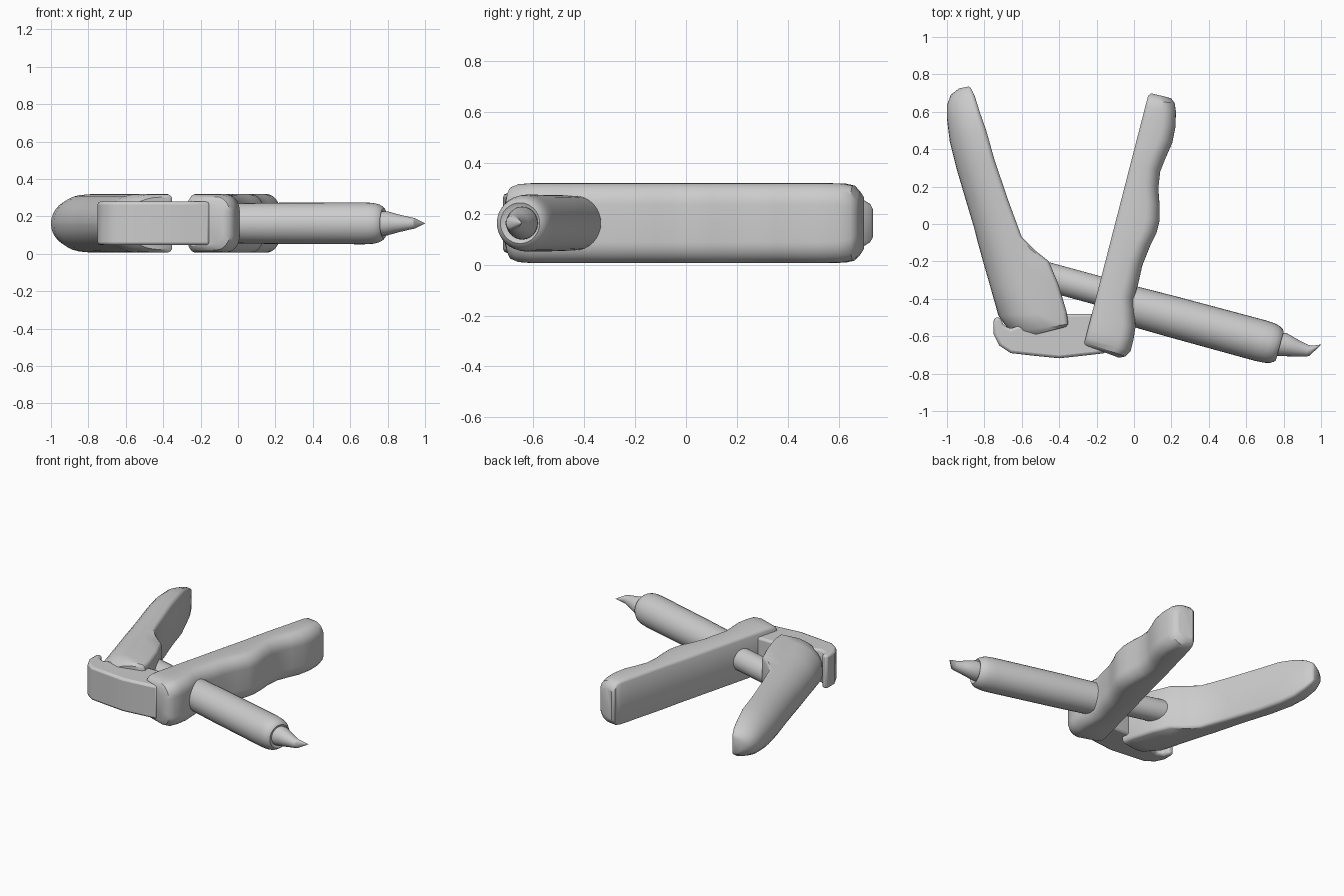
import bpy, bmesh
from math import sin, cos, pi, hypot
from mathutils import Vector

if "Cube" in bpy.data.objects:
    bpy.data.objects.remove(bpy.data.objects["Cube"])

ZC = 0.163  # mid-height shared by every part


def finish(name, bm, angle=35, bevel=0):
    bmesh.ops.recalc_face_normals(bm, faces=bm.faces)
    me = bpy.data.meshes.new(name)
    bm.to_mesh(me)
    bm.free()
    ob = bpy.data.objects.new(name, me)
    bpy.context.collection.objects.link(ob)
    bpy.ops.object.select_all(action='DESELECT')
    ob.select_set(True)
    bpy.context.view_layer.objects.active = ob
    bpy.ops.object.shade_smooth_by_angle(angle=angle * pi / 180)
    if bevel:
        m = ob.modifiers.new("edge", 'BEVEL')
        m.width, m.segments, m.limit_method = bevel, 2, 'ANGLE'
    return ob


def loft(name, rings, angle=35):
    bm = bmesh.new()
    vs = [[bm.verts.new(p) for p in ring] for ring in rings]
    n = len(vs[0])
    for a, b in zip(vs, vs[1:]):
        for i in range(n):
            j = (i + 1) % n
            bm.faces.new((a[i], a[j], b[j], b[i]))
    bm.faces.new(vs[0])
    bm.faces.new(vs[-1])
    return finish(name, bm, angle)


def grip_section(ix, iy, ox, oy, h, rx, rz):
    """Rounded section from a flat inner edge to a rounded outer edge."""
    w = hypot(ox - ix, oy - iy)
    d = Vector((ox - ix, oy - iy, 0)) / w
    rx, rz = min(rx, w * 0.85), min(rz, h * 0.98)
    b = min(0.02, w * 0.1)
    half = [(0, h - b), (b * 0.4, h - b * 0.35), (b, h)]
    half += [(w - rx + rx * sin(a), h - rz + rz * cos(a))
             for a in (i * pi / 16 for i in range(9))]
    pts = half + [(s, -z) for s, z in reversed(half)]
    o = Vector((ix, iy, ZC))
    return [o + d * s + Vector((0, 0, z)) for s, z in pts]


def tube(name, rings, n=32, angle=35):
    ax, side = Vector((0.965, -0.262, 0)), Vector((0.262, 0.965, 0))
    return loft(name, [[Vector((x, y, ZC)) + side * (r * cos(2 * pi * i / n))
                        + Vector((0, 0, r * sin(2 * pi * i / n)))
                        for i in range(n)] for x, y, r in rings], angle)


# curved lever: inner x, y, outer x, y, half height
lever = [
    (-.365, -.550, -.61, -.612, .14), (-.352, -.535, -.66, -.580, .155),
    (-.36, -.47, -.725, -.49, .157), (-.405, -.32, -.77, -.33, .157),
    (-.455, -.20, -.81, -.19, .157), (-.53, -.14, -.835, -.10, .157),
    (-.60, -.07, -.855, -.02, .157), (-.67, .12, -.90, .13, .157),
    (-.745, .34, -.95, .30, .157), (-.79, .50, -.985, .44, .153),
    (-.825, .60, -1.0, .56, .135), (-.85, .68, -1.0, .635, .105),
    (-.872, .727, -.98, .69, .075), (-.885, .735, -.935, .725, .055),
]
loft("curved_lever", [grip_section(*s, 0.2, 0.157) for s in lever])

# finger grip: distance along the straight back edge, outer x, y, half height
A, B = Vector((-.268, -.645)), Vector((.075, .685))
grip = [
    (0.0, -.08, -.715, .12), (.01, -.045, -.708, .142), (.03, -.018, -.68, .153),
    (.06, -.003, -.62, .157), (.10, .008, -.55, .157), (.16, .003, -.47, .157),
    (.22, 0, -.40, .157), (.29, .025, -.31, .157), (.36, .045, -.22, .157),
    (.43, .085, -.12, .157), (.48, .12, -.05, .157), (.53, .137, .02, .157),
    (.60, .137, .10, .157), (.67, .13, .19, .157), (.74, .14, .28, .157),
    (.80, .17, .355, .157), (.86, .205, .435, .157), (.91, .222, .52, .157),
    (.96, .224, .60, .155), (.985, .218, .645, .147), (1.0, .20, .67, .125),
]
rings = []
for t, ox, oy, h in grip:
    p = A.lerp(B, t)
    rings.append(grip_section(p.x, p.y, ox, oy, h, 0.075, 0.085))
# closing shoulder of the upper end
rings.append(grip_section(.092, .699, .185, .676, .105, 0.05, 0.06))
loft("finger_grip", rings)

# hinge link joining both handles
outline = [(-.75, -.50), (-.75, -.59), (-.72, -.65), (-.66, -.69), (-.53, -.705),
           (-.40, -.718), (-.28, -.705), (-.15, -.69), (-.15, -.52), (-.20, -.48),
           (-.36, -.48), (-.50, -.50), (-.66, -.56), (-.70, -.54), (-.71, -.50)]
bm = bmesh.new()
f = bm.faces.new([bm.verts.new((x, y, ZC - .117)) for x, y in outline])
ext = bmesh.ops.extrude_face_region(bm, geom=[f])
bmesh.ops.translate(bm, vec=(0, 0, .234),
                    verts=[v for v in ext["geom"] if isinstance(v, bmesh.types.BMVert)])
finish("hinge_link", bm, 35, 0.015)


# barrel, its rear rod and the bent tip
def on_axis(d, r):
    return (d * 0.965, -.44 - d * 0.262, r)


tube("barrel", [on_axis(*p) for p in [(-.12, .105), (.2, .11), (.7, .112), (.75, .109),
                                      (.78, .102), (.80, .09), (.808, .08), (.80, .066)]])
tube("rear_rod", [(-.54, -.262, .055), (-.52, -.267, .07), (-.48, -.277, .077),
                  (0, -.408, .077)])
tube("bent_tip", [(.76, -.643, .065), (.80, -.645, .064), (.865, -.663, .046),
                  (.925, -.678, .032), (.945, -.678, .028), (1.0, -.645, .001)], 24, 30)
